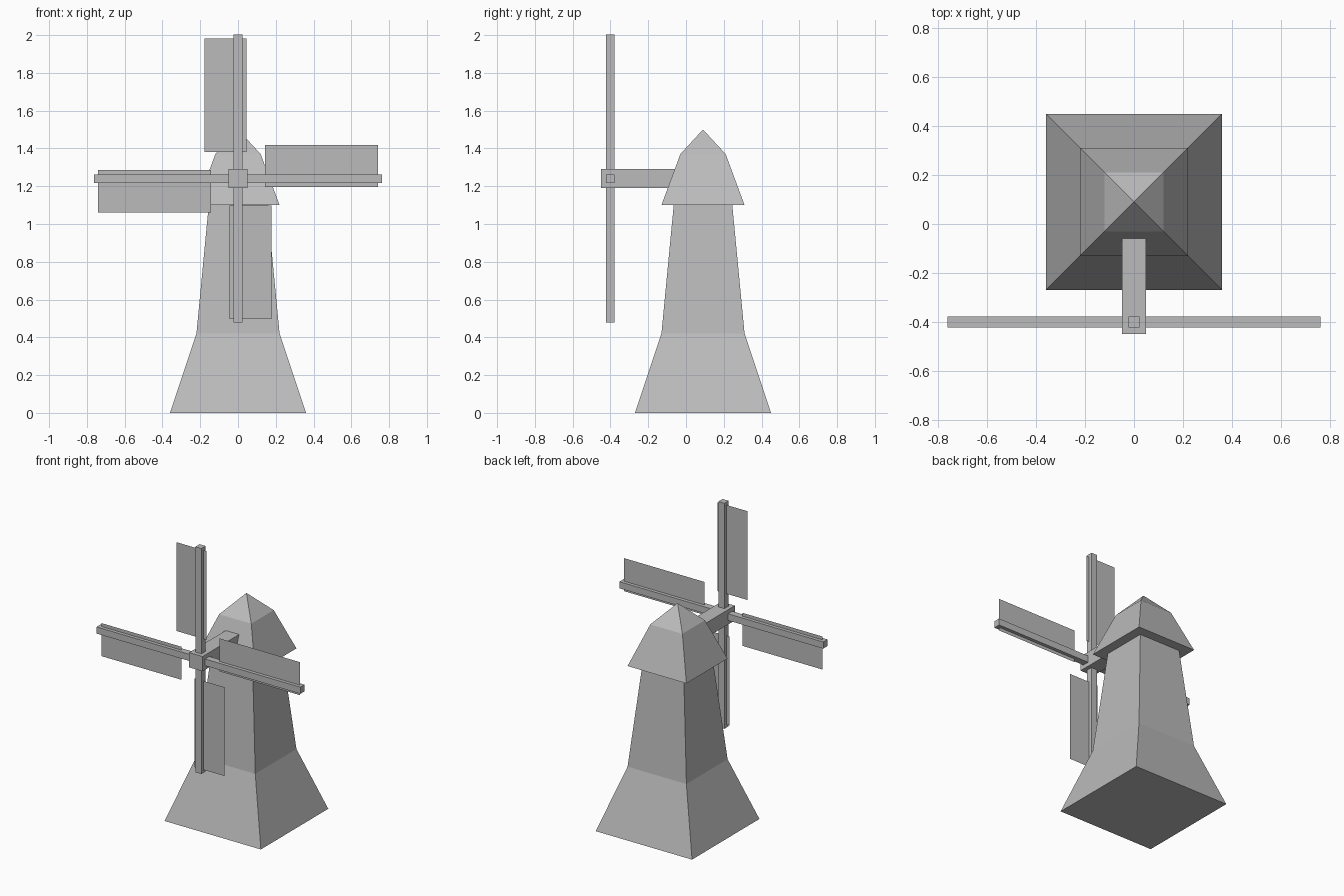
import bpy
import bmesh
from math import pi
from mathutils import Matrix, Vector

if "Cube" in bpy.data.objects:
    bpy.data.objects.remove(bpy.data.objects["Cube"], do_unlink=True)

TOWER_Y = 0.09
HUB = Vector((0, -0.4, 1.24))
ARM = 0.762

grey = bpy.data.materials.new("plain_grey")
grey.use_nodes = True
GREY = (0.5, 0.5, 0.5, 1)
grey.diffuse_color = GREY
grey.node_tree.nodes["Principled BSDF"].inputs["Base Color"].default_value = GREY


def finish(name, bm, recalc=True):
    if recalc:
        bmesh.ops.recalc_face_normals(bm, faces=bm.faces)
    mesh = bpy.data.meshes.new(name)
    bm.to_mesh(mesh)
    bm.free()
    mesh.materials.append(grey)
    obj = bpy.data.objects.new(name, mesh)
    bpy.context.collection.objects.link(obj)
    return obj


def box(name, low, high):
    low, high = Vector(low), Vector(high)
    bm = bmesh.new()
    place = Matrix.Translation((low + high) / 2) @ Matrix.Diagonal((*(high - low), 1))
    bmesh.ops.create_cube(bm, size=1, matrix=place)
    return finish(name, bm)


def square_loft(name, levels, apex=None):
    """Stack square rings of (half width, height), closed by a lid or a point."""
    bm = bmesh.new()
    corners = ((-1, -1), (1, -1), (1, 1), (-1, 1))
    rings = [[bm.verts.new((x * half, TOWER_Y + y * half, z)) for x, y in corners]
             for half, z in levels]
    bm.faces.new(rings[0])
    for lower, upper in zip(rings, rings[1:]):
        for i in range(4):
            j = (i + 1) % 4
            bm.faces.new((lower[i], lower[j], upper[j], upper[i]))
    if apex is None:
        bm.faces.new(rings[-1])
    else:
        tip = bm.verts.new((0, TOWER_Y, apex))
        for i in range(4):
            bm.faces.new((rings[-1][i], rings[-1][(i + 1) % 4], tip))
    return finish(name, bm)


# Tower and overhanging cap
square_loft("tower", [(0.36, 0), (0.22, 0.42), (0.155, 1.1)])
square_loft("cap", [(0.22, 1.1), (0.12, 1.37)], apex=1.5)

# Axle running from the cap to the hub
box("axle", (-0.05, -0.45, HUB.z - 0.05), (0.05, 0.05, HUB.z + 0.05))

# Crossed spars
T = 0.0225
box("vertical_spar", HUB - Vector((T, T, ARM)), HUB + Vector((T, T, ARM)))
box("horizontal_spar", HUB - Vector((ARM, T, T)), HUB + Vector((ARM, T, T)))

# Four flat sails, each a quarter turn from the last
for i, side in enumerate(("upper", "left", "lower", "right")):
    bm = bmesh.new()
    outline = ((-0.178, 0.142), (0.045, 0.142), (0.045, 0.742), (-0.178, 0.742))
    bm.faces.new([bm.verts.new((x, 0, z)) for x, z in outline])
    bm.transform(Matrix.Translation(HUB) @ Matrix.Rotation(i * pi / 2, 4, "Y"))
    finish(side + "_sail", bm, recalc=False)
